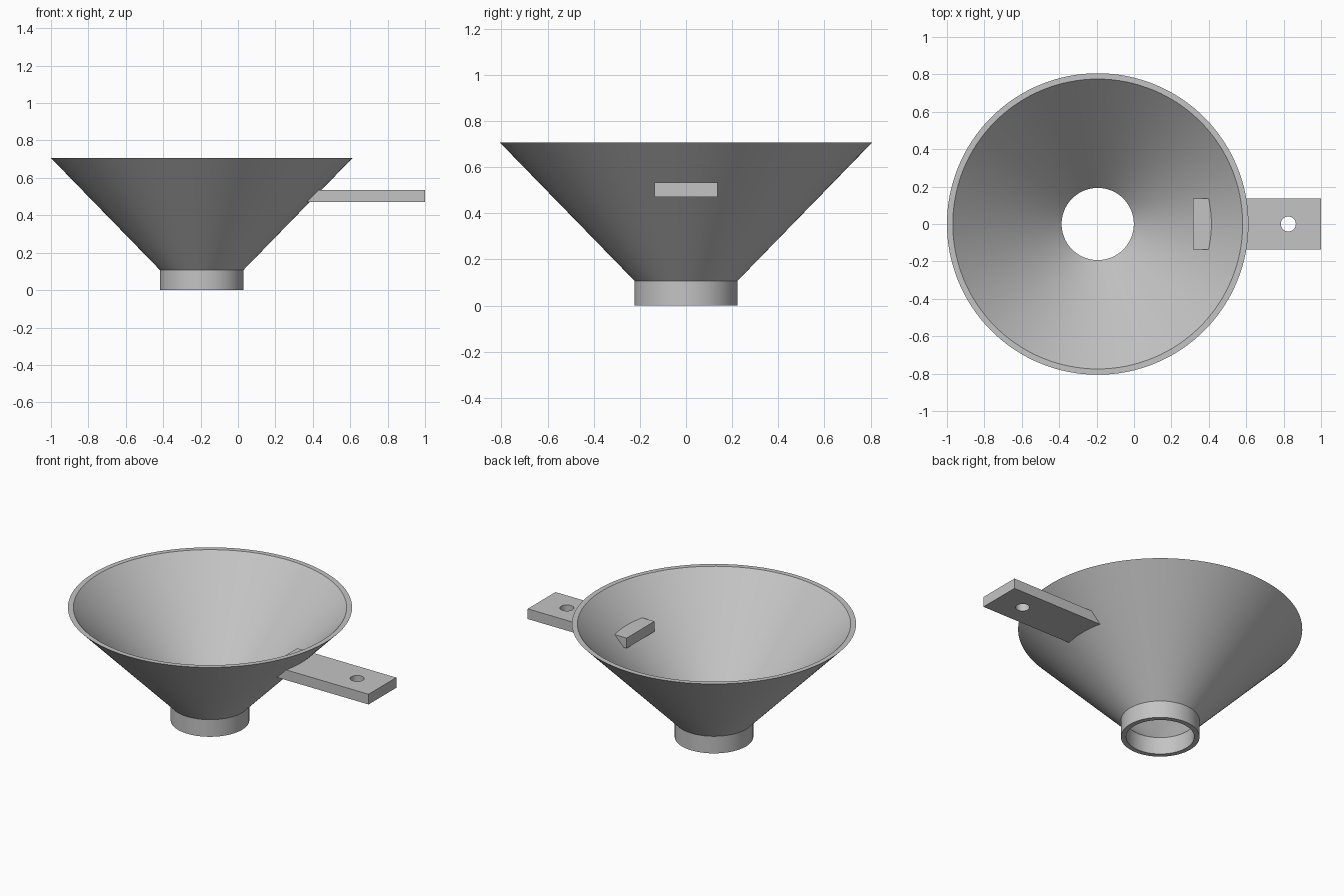
import bpy
import bmesh
import math
from mathutils import Vector

cube = bpy.data.objects.get("Cube")
if cube:
    bpy.data.objects.remove(cube, do_unlink=True)

AXIS_X = -0.194      # centre line of the funnel
SEGMENTS = 128

grey = bpy.data.materials.new("plain grey")
grey.use_nodes = True
colour = (0.55, 0.55, 0.55, 1)
grey.diffuse_color = colour
grey.node_tree.nodes["Principled BSDF"].inputs["Base Color"].default_value = colour


def finish(bm, name):
    """Turn a bmesh into a grey object with smooth curves and sharp edges."""
    bmesh.ops.recalc_face_normals(bm, faces=bm.faces)
    mesh = bpy.data.meshes.new(name)
    bm.to_mesh(mesh)
    bm.free()
    obj = bpy.data.objects.new(name, mesh)
    bpy.context.collection.objects.link(obj)
    mesh.materials.append(grey)
    bpy.ops.object.select_all(action="DESELECT")
    obj.select_set(True)
    bpy.context.view_layer.objects.active = obj
    bpy.ops.object.shade_smooth_by_angle(angle=math.radians(30))
    return obj


# Funnel: closed wall profile (radius, height) turned around the centre line
profile = [(0.223, 0), (0.223, 0.107), (0.806, 0.706),
           (0.775, 0.706), (0.193, 0.107), (0.193, 0)]
bm = bmesh.new()
verts = [bm.verts.new((AXIS_X + r, 0, z)) for r, z in profile]
edges = [bm.edges.new((v, verts[i - 1])) for i, v in enumerate(verts)]
bmesh.ops.spin(bm, geom=verts + edges, cent=(AXIS_X, 0, 0), axis=(0, 0, 1),
               angle=math.tau, steps=SEGMENTS, use_duplicate=False)
bmesh.ops.remove_doubles(bm, verts=bm.verts, dist=0.0005)
finish(bm, "funnel")

# Handle: flat bar that passes through the funnel wall
low, high = Vector((0.315, -0.137, 0.47)), Vector((1, 0.137, 0.534))
bm = bmesh.new()
bmesh.ops.create_cube(bm, size=1)
bmesh.ops.scale(bm, verts=bm.verts, vec=high - low)
bmesh.ops.translate(bm, verts=bm.verts, vec=(low + high) / 2)
handle = finish(bm, "handle")

# Hanging hole drilled through the handle
bm = bmesh.new()
bmesh.ops.create_cone(bm, cap_ends=True, segments=48, radius1=0.04, radius2=0.04, depth=0.3)
bmesh.ops.translate(bm, verts=bm.verts, vec=(0.825, 0, 0.5))
cutter = finish(bm, "hole_cutter")
cutter.hide_render = True

drill = handle.modifiers.new("hanging hole", "BOOLEAN")
drill.operation = "DIFFERENCE"
drill.solver = "EXACT"
drill.object = cutter
bpy.ops.object.select_all(action="DESELECT")
handle.select_set(True)
bpy.context.view_layer.objects.active = handle
bpy.ops.object.modifier_apply(modifier=drill.name)
bpy.data.objects.remove(cutter, do_unlink=True)
bpy.ops.object.shade_smooth_by_angle(angle=math.radians(30))
